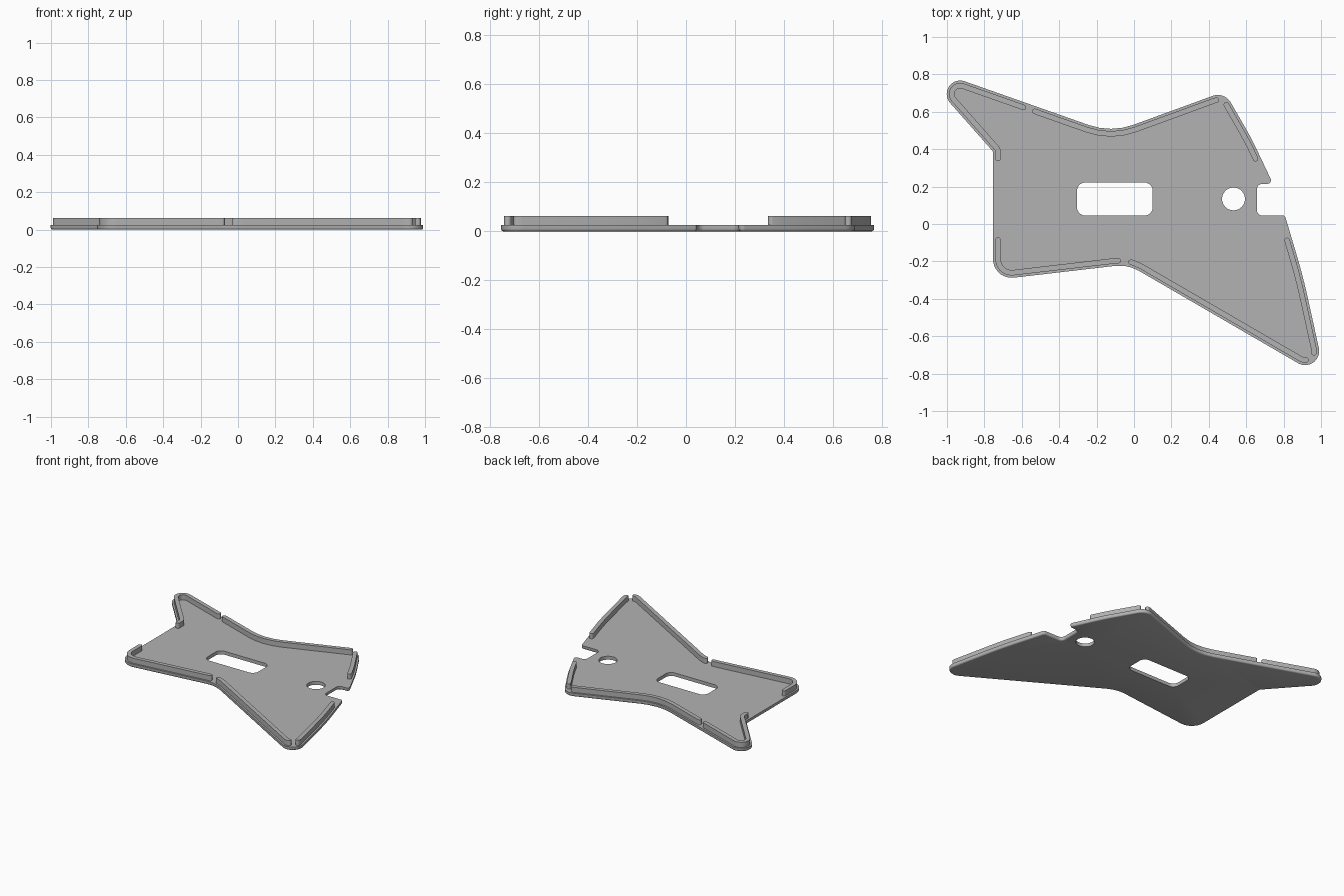
import bpy, bmesh, math
from mathutils import Vector

cube = bpy.data.objects.get("Cube")
if cube:
    bpy.data.objects.remove(cube)

grey = bpy.data.materials.new("plain_grey")
grey.use_nodes = True
colour = (0.45, 0.45, 0.45, 1)
grey.diffuse_color = colour
grey.node_tree.nodes["Principled BSDF"].inputs["Base Color"].default_value = colour


def rounded(corners):
    """Closed loop of points from (x, y, radius) corners."""
    pts = []
    for i, (x, y, r) in enumerate(corners):
        p = Vector((x, y))
        a = (Vector(corners[i - 1][:2]) - p).normalized()
        b = (Vector(corners[(i + 1) % len(corners)][:2]) - p).normalized()
        half = a.angle(b) / 2
        centre = p + (a + b).normalized() * r / math.sin(half)
        start = p + a * r / math.tan(half) - centre
        end = p + b * r / math.tan(half) - centre
        turn = math.atan2(start.x * end.y - start.y * end.x, start.dot(end))
        steps = max(3, int(abs(turn) / 0.17))
        for k in range(steps + 1):
            t = turn * k / steps
            c, s = math.cos(t), math.sin(t)
            pts.append(centre + Vector((start.x * c - start.y * s, start.x * s + start.y * c)))
    return pts


def offset(pts, d, closed=True):
    """Shift a path to its right by d, with mitred corners."""
    out, n = [], len(pts)
    for i, p in enumerate(pts):
        before = p - pts[i - 1] if closed or i > 0 else pts[1] - p
        after = pts[(i + 1) % n] - p if closed or i < n - 1 else before
        u, v = before.normalized(), after.normalized()
        m = (Vector((u.y, -u.x)) + Vector((v.y, -v.x))).normalized()
        out.append(p + m * d / max(0.4, m.dot(Vector((u.y, -u.x)))))
    return out


def solid(name, walls):
    """Each wall is a stack of (loop, z) rings; both ends are capped."""
    bm = bmesh.new()
    ends = ([], [])
    for wall in walls:
        rings = [[bm.verts.new((p.x, p.y, z)) for p in loop] for loop, z in wall]
        n = len(rings[0])
        for low, high in zip(rings, rings[1:]):
            for i in range(n):
                j = (i + 1) % n
                bm.faces.new((low[i], low[j], high[j], high[i]))
        for end, ring in zip(ends, (rings[0], rings[-1])):
            end.extend(bm.edges.get((ring[i], ring[i - 1])) for i in range(n))
    for end in ends:
        bmesh.ops.triangle_fill(bm, edges=end, use_beauty=True)
    bmesh.ops.recalc_face_normals(bm, faces=bm.faces)
    mesh = bpy.data.meshes.new(name)
    bm.to_mesh(mesh)
    bm.free()
    mesh.materials.append(grey)
    ob = bpy.data.objects.new(name, mesh)
    bpy.context.collection.objects.link(ob)
    bpy.ops.object.select_all(action="DESELECT")
    ob.select_set(True)
    bpy.context.view_layer.objects.active = ob
    bpy.ops.object.shade_smooth_by_angle(angle=math.radians(30))


# Plate outline, clockwise from the upper left tip
outline = rounded([
    (-1.167, 0.855, 0.072), (-0.122, 0.487, 0.35), (0.484, 0.708, 0.08),
    (0.631, 0.452, 1.5), (0.743, 0.215, 0.018), (0.657, 0.215, 0.03),
    (0.657, 0.045, 0.03), (0.807, 0.045, 0.015), (0.904, -0.281, 3),
    (1.025, -0.83, 0.075), (-0.033, -0.216, 0.2), (-0.754, -0.3, 0.1),
    (-0.754, 0.388, 0.01)])
slot = rounded([(-0.305, 0.222, 0.045), (0.1, 0.222, 0.045),
                (0.1, 0.045, 0.045), (-0.305, 0.045, 0.045)])
hole = [Vector((0.532 + 0.061 * math.cos(k * math.tau / 40),
                0.134 + 0.061 * math.sin(k * math.tau / 40))) for k in range(40)]

# Plate with a rounded lower rim and two openings
TOP, HEIGHT = 0.025, 0.062
rim = [(offset(outline, d), z) for d, z in ((0.01, 0), (0.005, 0.0015), (0.0015, 0.005))]
solid("base_plate", [rim + [(outline, 0.01), (outline, TOP)],
                     [(slot, 0), (slot, TOP)], [(hole, 0), (hole, TOP)]])

# Raised lips that follow the edge, each with rounded ends
WIDTH = 0.0145
track = offset(outline, 0.027)


def locate(x, y):
    """Nearest place on the track: (segment index, point)."""
    p, best = Vector((x, y)), None
    for i, a in enumerate(track):
        d = track[(i + 1) % len(track)] - a
        if d.length < 1e-6:
            continue
        q = a + d * min(1, max(0, (p - a).dot(d) / d.length_squared))
        if best is None or (q - p).length < best[0]:
            best = ((q - p).length, i, q)
    return best[1:]


def lip(name, start, end):
    (i, p), (j, q) = locate(*start), locate(*end)
    count = (j - i) % len(track)
    path = [p] + [track[(i + 1 + k) % len(track)] for k in range(count)] + [q]
    path = [a for k, a in enumerate(path) if k == 0 or (a - path[k - 1]).length > 1e-4]

    def cap(tip, inner):
        d = (tip - inner).normalized()
        side = Vector((-d.y, d.x))
        return [tip + (d * math.sin(t) - side * math.cos(t)) * WIDTH
                for t in (math.pi * k / 8 for k in range(1, 8))]

    right, left = offset(path, WIDTH, False), offset(path, -WIDTH, False)
    loop = right + cap(path[-1], path[-2]) + left[::-1] + cap(path[0], path[1])
    solid(name, [[(loop, TOP - 0.002), (loop, HEIGHT)]])


lip("upper_right_tip_lip", (-0.728, 0.35), (-0.59, 0.626))
lip("back_lip", (-0.53, 0.605), (0.44, 0.665))
lip("back_left_side_lip", (0.505, 0.645), (0.652, 0.35))
lip("front_left_side_lip", (0.827, -0.085), (0.968, -0.69))
lip("front_left_lip", (0.92, -0.73), (-0.02, -0.222))
lip("front_right_lip", (-0.085, -0.21), (-0.728, -0.085))
